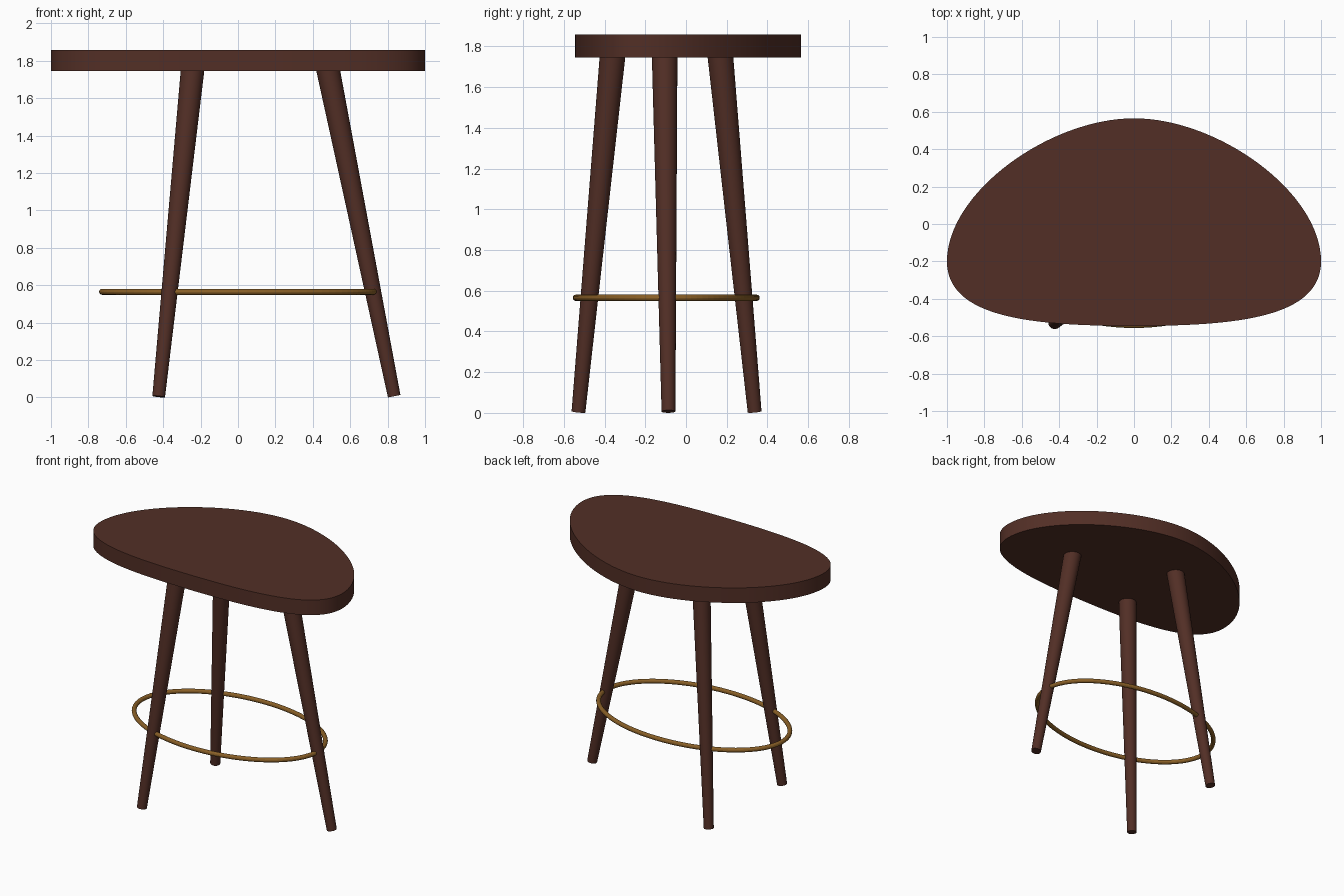
import bpy, bmesh, math
from mathutils import Vector
from mathutils.geometry import interpolate_bezier

cube = bpy.data.objects.get("Cube")
if cube:
    bpy.data.objects.remove(cube, do_unlink=True)


def material(name, rgb):
    mat = bpy.data.materials.new(name)
    mat.use_nodes = True
    color = (*rgb, 1)
    mat.diffuse_color = color
    mat.node_tree.nodes["Principled BSDF"].inputs["Base Color"].default_value = color
    return mat


def add_mesh(name, bm, mat, smooth=True):
    bmesh.ops.recalc_face_normals(bm, faces=bm.faces)
    mesh = bpy.data.meshes.new(name)
    bm.to_mesh(mesh)
    bm.free()
    mesh.materials.append(mat)
    obj = bpy.data.objects.new(name, mesh)
    bpy.context.collection.objects.link(obj)
    if smooth:
        bpy.ops.object.select_all(action="DESELECT")
        obj.select_set(True)
        bpy.context.view_layer.objects.active = obj
        bpy.ops.object.shade_smooth_by_angle(angle=math.radians(35))
    return obj


wood = material("dark brown wood", (0.085, 0.028, 0.019))
brass = material("aged brass", (0.25, 0.115, 0.02))

SEAT_BOTTOM, SEAT_TOP = 1.745, 1.857
RING_Z, CENTER_Y = 0.565, -0.097

# Seat: rounded half-moon outline, mirrored across x and extruded
back = [Vector(p) for p in ((0, 0.565), (0.45, 0.565), (1, 0.17), (1, -0.2))]
front = [Vector(p) for p in ((1, -0.2), (1, -0.5), (0.55, -0.545), (0, -0.545))]
half = interpolate_bezier(*back, 33)[:-1] + interpolate_bezier(*front, 33)
outline = half + [Vector((-p.x, p.y)) for p in reversed(half[1:-1])]
bm = bmesh.new()
face = bm.faces.new([bm.verts.new((p.x, p.y, SEAT_BOTTOM)) for p in outline])
top = bmesh.ops.extrude_face_region(bm, geom=[face])["geom"]
bmesh.ops.translate(bm, vec=(0, 0, SEAT_TOP - SEAT_BOTTOM),
                    verts=[v for v in top if isinstance(v, bmesh.types.BMVert)])
add_mesh("seat", bm, wood)


# Legs: splayed tapered cylinders whose ends sit square to their axes
def leg(name, foot, head):
    foot, head = Vector(foot), Vector(head)
    axis = head - foot
    bm = bmesh.new()
    bmesh.ops.create_cone(bm, cap_ends=True, segments=32, radius1=0.034,
                          radius2=0.063, depth=axis.length)
    obj = add_mesh(name, bm, wood)
    obj.rotation_euler = axis.to_track_quat("Z", "Y").to_euler()
    obj.location = (foot + head) / 2


leg("front_right_leg", (-0.424, -0.528, 0.005), (-0.242, -0.36, 1.76))
leg("back_right_leg", (-0.424, 0.337, 0.005), (-0.242, 0.168, 1.76))
leg("left_leg", (0.835, -0.086, 0.007), (0.48, -0.105, 1.76))

# Footrest: oval hoop of round rod, passing through all three legs
RX, RY, ROD, STEPS, SIDES = 0.727, 0.443, 0.016, 96, 12
bm = bmesh.new()
loops = []
for i in range(STEPS):
    a = math.tau * i / STEPS
    point = Vector((RX * math.cos(a), RY * math.sin(a) + CENTER_Y, RING_Z))
    out = Vector((RY * math.cos(a), RX * math.sin(a), 0)).normalized()
    loops.append([])
    for j in range(SIDES):
        b = math.tau * j / SIDES
        offset = out * math.cos(b) + Vector((0, 0, math.sin(b)))
        loops[-1].append(bm.verts.new(point + offset * ROD))
for i, loop in enumerate(loops):
    following = loops[(i + 1) % STEPS]
    for j in range(SIDES):
        k = (j + 1) % SIDES
        bm.faces.new((loop[j], loop[k], following[k], following[j]))
add_mesh("footrest_ring", bm, brass, smooth=False)
